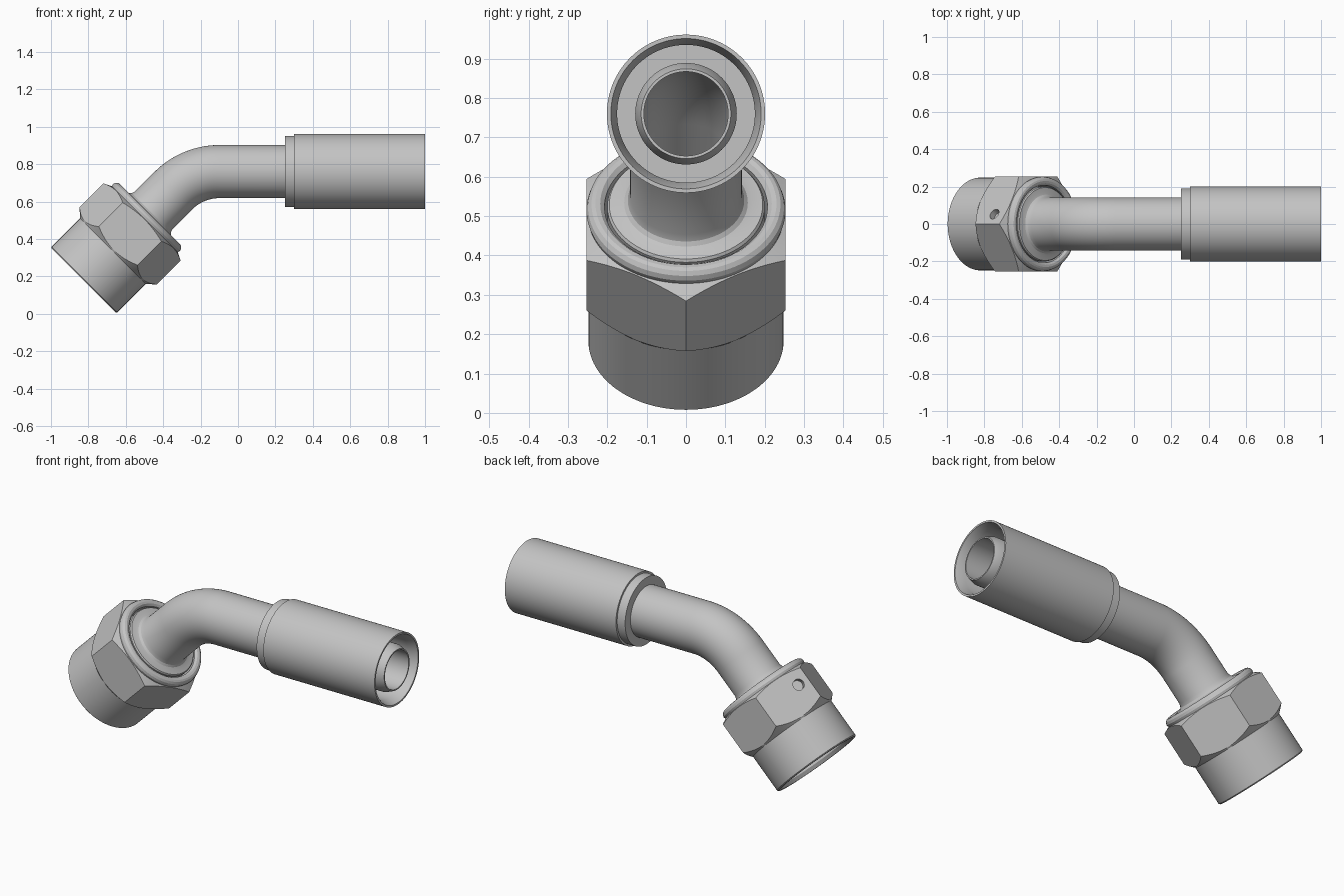
import bpy, bmesh
from math import pi, sin, cos, radians
from mathutils import Vector

if "Cube" in bpy.data.objects:
    bpy.data.objects.remove(bpy.data.objects["Cube"], do_unlink=True)

SEGMENTS = 96
BASE = Vector((-0.825, 0, 0.179))    # centre of the nut mouth
LEG, BEND_R, BEND = 0.677, 0.35, pi / 4
ARC = BEND_R * BEND
END = 2.051                          # centreline length to the hose end
SIDE = Vector((0, 1, 0))

steel = bpy.data.materials.new("Plated steel grey")
steel.use_nodes = True
steel.diffuse_color = (0.55, 0.55, 0.55, 1)
steel.node_tree.nodes["Principled BSDF"].inputs["Base Color"].default_value = (0.55, 0.55, 0.55, 1)


def frame(s):
    """Point and upward normal at distance s along the bent centreline."""
    def normal(a):
        return Vector((-sin(a), 0, cos(a)))

    def along(a):
        return Vector((cos(a), 0, sin(a)))
    if s <= LEG:
        return BASE + along(BEND) * s, normal(BEND)
    centre = BASE + along(BEND) * LEG - normal(BEND) * BEND_R
    a = max(0, BEND - (s - LEG) / BEND_R)
    return centre + normal(a) * BEND_R + along(0) * max(0, s - LEG - ARC), normal(a)


def sweep(name, profile):
    """Closed ring of (distance, radius) stations turned about the centreline."""
    bm = bmesh.new()
    columns = []
    for i in range(SEGMENTS):
        theta = 2 * pi * i / SEGMENTS
        column = []
        for s, r in profile(theta):
            point, up = frame(s)
            column.append(bm.verts.new(point + (up * cos(theta) + SIDE * sin(theta)) * r))
        columns.append(column)
    count = len(columns[0])
    for i in range(SEGMENTS):
        a, b = columns[i - 1], columns[i]
        for j in range(count):
            k = (j + 1) % count
            bm.faces.new((a[j], a[k], b[k], b[j]))
    bmesh.ops.recalc_face_normals(bm, faces=bm.faces)
    mesh = bpy.data.meshes.new(name)
    bm.to_mesh(mesh)
    bm.free()
    mesh.materials.append(steel)
    obj = bpy.data.objects.new(name, mesh)
    bpy.context.collection.objects.link(obj)
    return obj


def activate(obj):
    bpy.ops.object.select_all(action='DESELECT')
    obj.select_set(True)
    bpy.context.view_layer.objects.active = obj


# Swivel nut: round skirt, chamfered hexagon, rolled rim, bore
FLAT = 0.253


def nut_profile(theta):
    hexagon = FLAT / cos(theta % (pi / 3) - pi / 6)
    extra = hexagon - 0.25
    return [(0, 0.242), (0.006, 0.248), (0.22, 0.248),
            (0.225 + extra * 0.85, hexagon), (0.462 - extra * 0.5, hexagon),
            (0.462, 0.25), (0.475, 0.253), (0.488, 0.249), (0.497, 0.24),
            (0.5, 0.23), (0.498, 0.218), (0.488, 0.207),
            (0.38, 0.207), (0.35, 0.215), (0.02, 0.215), (0, 0.228)]


nut = sweep("swivel_nut", nut_profile)

# Small blind hole in one upper flat of the nut
point, up = frame(0.373)
tilt = radians(30)
outward = up * cos(tilt) + SIDE * sin(tilt)
across = SIDE * cos(tilt) - up * sin(tilt)
bpy.ops.mesh.primitive_cylinder_add(vertices=32, radius=0.03, depth=0.07,
                                    location=point + outward * FLAT - across * 0.085)
cutter = bpy.context.object
cutter.name = "hole_cutter"
cutter.hide_render = True
cutter.rotation_euler = outward.to_track_quat('Z', 'Y').to_euler()
cutter.data.materials.append(steel)
cut = nut.modifiers.new("Hole", 'BOOLEAN')
cut.operation = 'DIFFERENCE'
cut.solver = 'EXACT'
cut.object = cutter
activate(nut)
bpy.ops.object.modifier_apply(modifier=cut.name)
bpy.data.objects.remove(cutter, do_unlink=True)

# Bent tube: sealing nose and sleeve, bend, hose nipple, then back along the bore
BORE = 0.107
bend = [LEG + ARC * i / 24 for i in range(25)]
tube_path = ([(0.13, 0.112), (0.13, 0.15), (0.33, 0.2), (0.488, 0.2), (0.495, 0.195),
              (0.498, 0.17), (0.502, 0.157), (0.511, 0.148), (0.53, 0.142)]
             + [(s, 0.142) for s in bend]
             + [(1.36, 0.142), (1.36, 0.129), (END - 0.04, 0.129), (END, 0.114), (END, BORE)]
             + [(s, BORE) for s in reversed(bend)] + [(0.14, BORE)])
tube = sweep("bent_tube", lambda theta: tube_path)

# Crimp collar: stepped shell open at the hose end
collar_path = [(1.301, 0.13), (1.301, 0.19), (1.351, 0.19), (1.351, 0.201),
               (END, 0.201), (END, 0.191), (END - 0.05, 0.175),
               (1.38, 0.175), (1.38, 0.125)]
collar = sweep("crimp_collar", lambda theta: collar_path)

for part in (nut, tube, collar):
    activate(part)
    bpy.ops.object.shade_smooth_by_angle(angle=radians(25))
